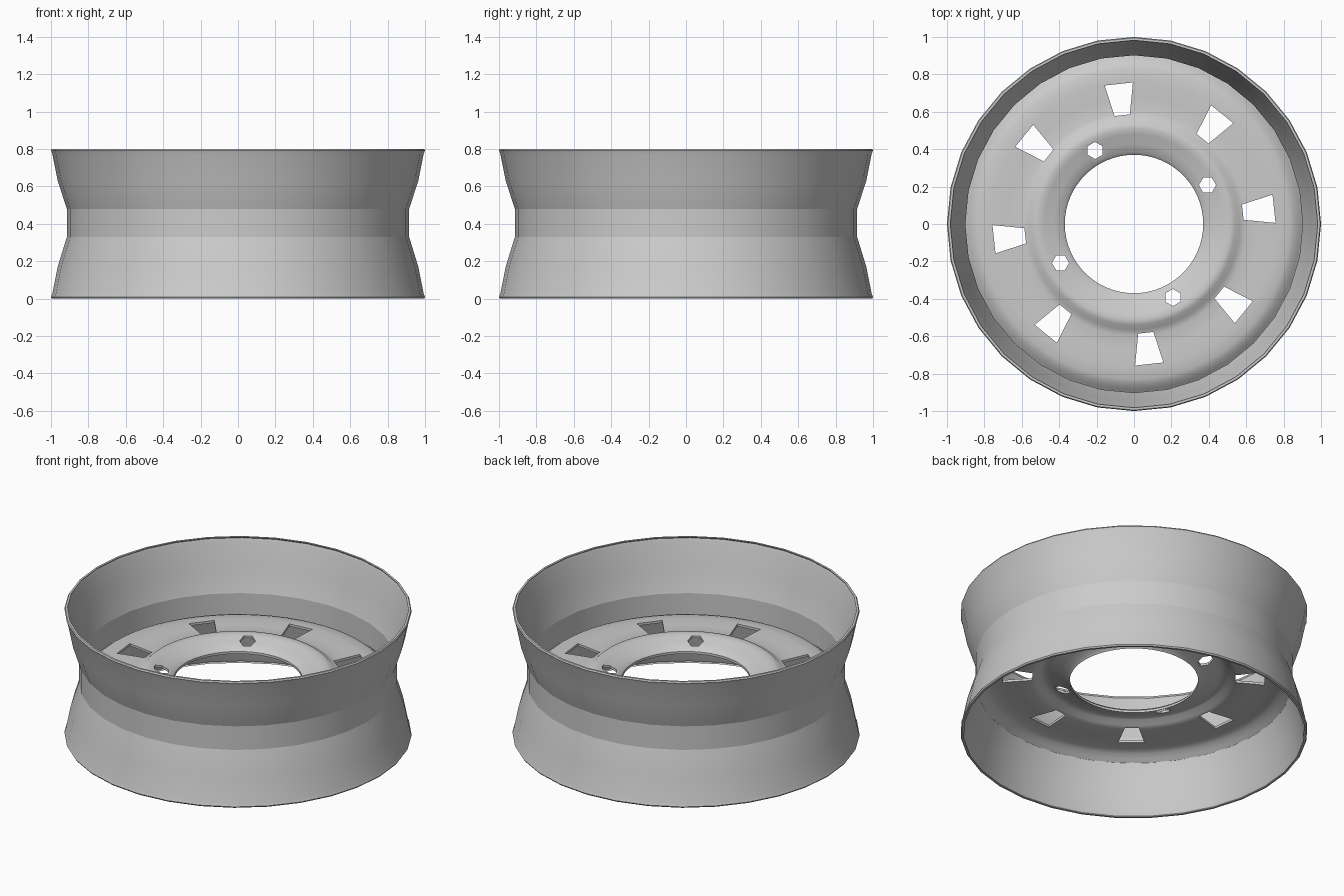
import bpy, bmesh
from math import cos, sin, pi, radians

cube = bpy.data.objects.get("Cube")
if cube:
    bpy.data.objects.remove(cube, do_unlink=True)


def make_object(name, bm):
    bmesh.ops.recalc_face_normals(bm, faces=bm.faces)
    mesh = bpy.data.meshes.new(name)
    bm.to_mesh(mesh)
    bm.free()
    obj = bpy.data.objects.new(name, mesh)
    bpy.context.collection.objects.link(obj)
    return obj


def select_only(obj):
    bpy.ops.object.select_all(action='DESELECT')
    obj.select_set(True)
    bpy.context.view_layer.objects.active = obj


def smooth(obj, degrees):
    select_only(obj)
    bpy.ops.object.shade_smooth_by_angle(angle=radians(degrees))


def lathe(name, profile, sides):
    """Turn a closed (radius, height) outline around z."""
    bm = bmesh.new()
    rings = []
    for i in range(sides):
        a = 2 * pi * i / sides
        rings.append([bm.verts.new((r * cos(a), r * sin(a), z)) for r, z in profile])
    n = len(profile)
    for i in range(sides):
        a, b = rings[i], rings[(i + 1) % sides]
        for j in range(n):
            k = (j + 1) % n
            bm.faces.new((a[j], b[j], b[k], a[k]))
    return make_object(name, bm)


def add_prism(bm, outline, angle):
    """Upright cutter with a flat outline, turned around z."""
    c, s = cos(angle), sin(angle)
    low, high = [[bm.verts.new((x * c - y * s, x * s + y * c, z)) for x, y in outline]
                 for z in (0.2, 0.6)]
    bm.faces.new(low[::-1])
    bm.faces.new(high)
    for i in range(len(outline)):
        j = (i + 1) % len(outline)
        bm.faces.new((low[i], low[j], high[j], high[i]))


# Barrel: flared on both ends, with a straight waist
outer = [(0.995, 0.0), (1.0, 0.008), (0.993, 0.025), (0.964, 0.17), (0.915, 0.33),
         (0.915, 0.48), (0.964, 0.63), (0.993, 0.775), (1.0, 0.792), (0.995, 0.8)]
inner = [(r - 0.013, z) for r, z in reversed(outer)]
barrel = lathe("rim_barrel", outer + inner, 32)
smooth(barrel, 13)

# Centre disc: raised ring around the hub, rolled edge at the barrel
top = [(0.37, 0.357), (0.385, 0.372), (0.43, 0.385), (0.48, 0.403), (0.51, 0.412),
       (0.54, 0.408), (0.565, 0.385), (0.6, 0.375), (0.68, 0.378), (0.77, 0.38),
       (0.83, 0.376), (0.86, 0.366), (0.885, 0.345), (0.904, 0.33)]
bottom = [(r, z - 0.015) for r, z in reversed(top)]
disc = lathe("wheel_disc", top + bottom, 64)

# Vent windows and hexagonal bolt holes
cut = bmesh.new()
window = [(0.585, -0.041), (0.753, -0.076), (0.753, 0.076), (0.585, 0.041)]
for i in range(8):
    add_prism(cut, window, radians(6.2 + 45 * i))
hub_x, hub_y = 0.393, 0.208
bolt = [(hub_x + 0.046 * cos(k * pi / 3), hub_y + 0.046 * sin(k * pi / 3)) for k in range(6)]
for i in range(4):
    add_prism(cut, bolt, i * pi / 2)
cutter = make_object("hole_cutter", cut)
cutter.hide_render = True

mod = disc.modifiers.new("holes", 'BOOLEAN')
mod.operation = 'DIFFERENCE'
mod.solver = 'EXACT'
mod.object = cutter
select_only(disc)
bpy.ops.object.modifier_apply(modifier=mod.name)
bpy.data.objects.remove(cutter, do_unlink=True)
smooth(disc, 40)
